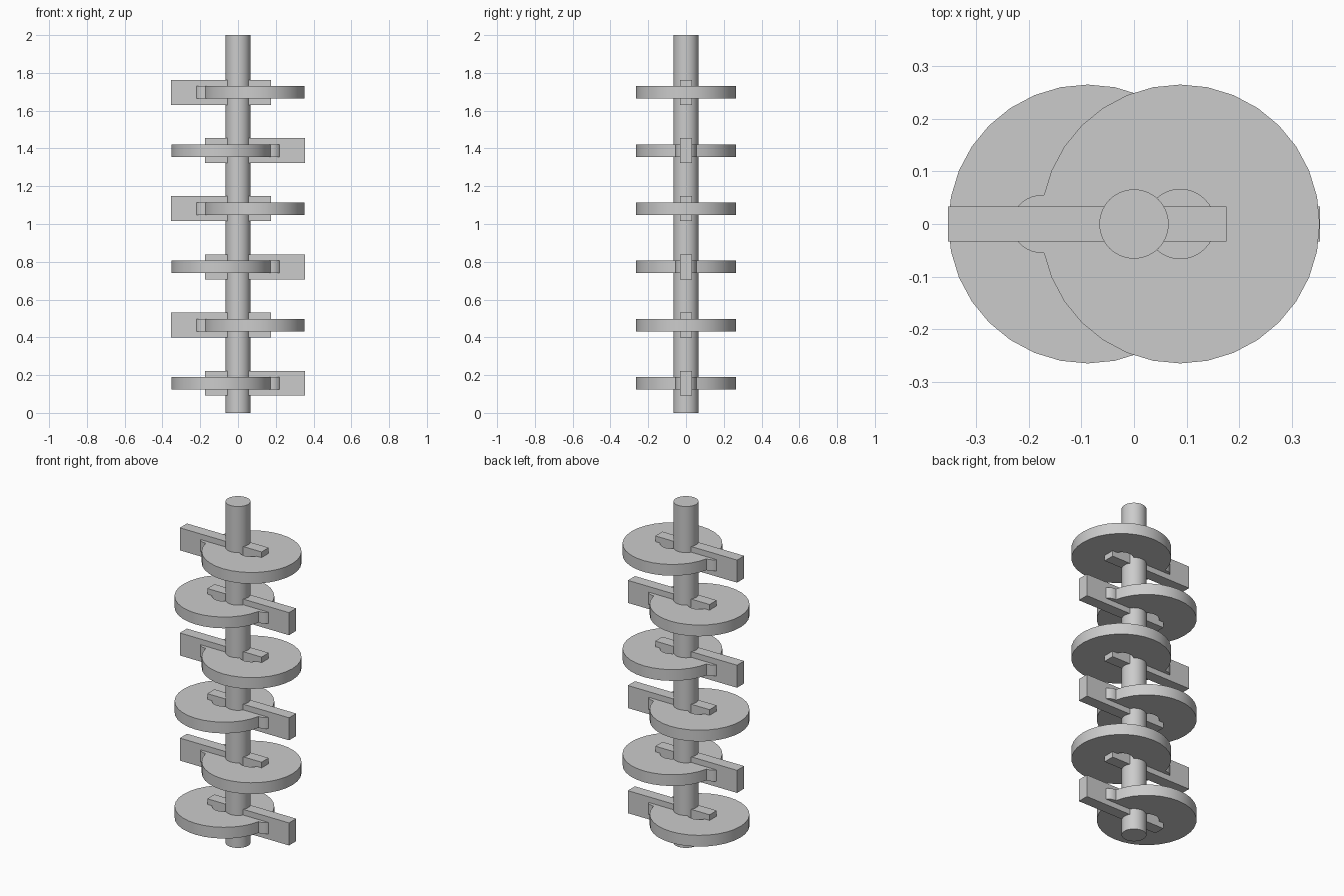
import bpy, bmesh
from math import cos, sin, radians

cube = bpy.data.objects.get("Cube")
if cube:
    bpy.data.objects.remove(cube, do_unlink=True)

SHAFT_R = 0.066
DISC_R = 0.265
EAR_R = 0.055
OFFSET = 0.088          # disc centre from the shaft axis
DISC_H = 0.066
FIRST_Z, PITCH, COUNT = 0.157, 0.308, 6

grey = bpy.data.materials.new("plain grey")
grey.use_nodes = True
grey.diffuse_color = (0.6, 0.6, 0.6, 1)
grey.node_tree.nodes["Principled BSDF"].inputs["Base Color"].default_value = (0.6, 0.6, 0.6, 1)


def arc(cx, r, start, end, steps):
    """Points on an arc in the ground plane, end included."""
    angles = [radians(start + (end - start) * i / steps) for i in range(steps + 1)]
    return [(cx + r * cos(a), r * sin(a)) for a in angles]


def extrude(name, loops, z0, z1):
    """Solid from an outer loop and optional hole loops, smooth around curves."""
    bm = bmesh.new()
    edges = []
    for loop in loops:
        verts = [bm.verts.new((x, y, z0)) for x, y in loop]
        edges += [bm.edges.new((v, verts[i - 1])) for i, v in enumerate(verts)]
    bmesh.ops.triangle_fill(bm, edges=edges, use_beauty=True)
    result = bmesh.ops.extrude_face_region(bm, geom=bm.faces[:], use_keep_orig=True)
    top = [g for g in result["geom"] if isinstance(g, bmesh.types.BMVert)]
    bmesh.ops.translate(bm, verts=top, vec=(0, 0, z1 - z0))
    bmesh.ops.recalc_face_normals(bm, faces=bm.faces[:])
    for f in bm.faces:
        f.smooth = True
    for e in bm.edges:
        e.smooth = e.calc_face_angle(0) < radians(30)
    mesh = bpy.data.meshes.new(name)
    bm.to_mesh(mesh)
    bm.free()
    mesh.materials.append(grey)
    obj = bpy.data.objects.new(name, mesh)
    bpy.context.collection.objects.link(obj)
    return obj


# Central shaft
extrude("shaft", [arc(0, SHAFT_R, 0, 348.75, 31)], 0, 2)

# Disc outline with a rounded ear on its inner side, and a central hole
ear_x = OFFSET - DISC_R
outline = arc(OFFSET, DISC_R, -157.5, 157.5, 28)
outline.append((ear_x + 0.006, EAR_R))
outline += arc(ear_x, EAR_R, 90, 270, 12)
outline.append((ear_x + 0.006, -EAR_R))
hole = arc(OFFSET, SHAFT_R, 0, 348.75, 31)

# Long bar that passes through shaft and disc
bar = [(-0.354, -0.033), (0.176, -0.033), (0.176, 0.033), (-0.354, 0.033)]

# Stations alternate sides up the shaft
for i in range(COUNT):
    side = 1 if i % 2 else -1
    z = FIRST_Z + PITCH * i
    flip = lambda pts: [(side * x, y) for x, y in pts]
    extrude(f"eccentric_disc_{i + 1}", [flip(outline), flip(hole)], z - DISC_H / 2, z + DISC_H / 2)
    extrude(f"cross_bar_{i + 1}", [flip(bar)], z - DISC_H, z + DISC_H)
